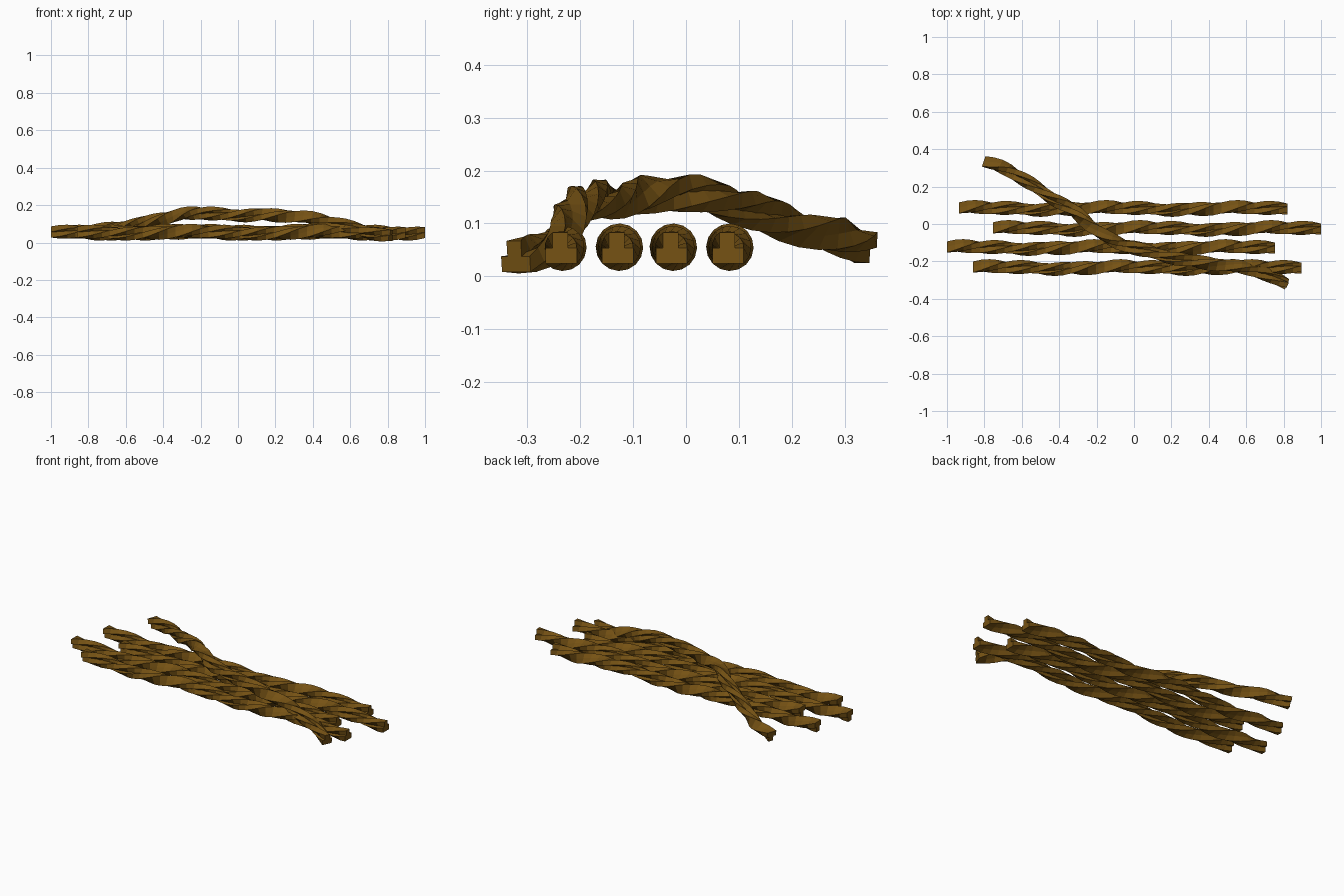
import bpy, bmesh, math
from mathutils import Vector

cube = bpy.data.objects.get("Cube")
if cube:
    bpy.data.objects.remove(cube, do_unlink=True)

fibre = bpy.data.materials.new("brown_fibre")
fibre.use_nodes = True
colour = (0.18, 0.085, 0.007, 1)
fibre.diffuse_color = colour
bsdf = fibre.node_tree.nodes["Principled BSDF"]
bsdf.inputs["Base Color"].default_value = colour
bsdf.inputs["Roughness"].default_value = 0.9

SEGMENTS = 40
TWIST = 5 * math.pi          # two and a half turns per rope
HALF = 0.0148                # half width of a square strand
STRANDS = [(-0.018, -0.016), (0.0115, -0.016), (-0.005, 0.0135)]
CORNERS = [(-1, -1), (1, -1), (1, 1), (-1, 1)]


def smooth_path(points, steps=24):
    """Catmull-Rom curve through the points, resampled at even lengths."""
    pts = [Vector(p) for p in points]
    pts = [2 * pts[0] - pts[1]] + pts + [2 * pts[-1] - pts[-2]]
    dense = []
    for a, b, c, d in zip(pts, pts[1:], pts[2:], pts[3:]):
        for i in range(steps):
            t = i / steps
            dense.append(0.5 * (2 * b + (c - a) * t + (2 * a - 5 * b + 4 * c - d) * t * t
                                + (3 * b - a - 3 * c + d) * t ** 3))
    dense.append(pts[-2])
    lengths = [0.0]
    for p, q in zip(dense, dense[1:]):
        lengths.append(lengths[-1] + (q - p).length)
    result, k = [], 0
    for i in range(SEGMENTS + 1):
        goal = lengths[-1] * i / SEGMENTS
        while k < len(dense) - 2 and lengths[k + 1] < goal:
            k += 1
        f = (goal - lengths[k]) / (lengths[k + 1] - lengths[k])
        result.append(dense[k].lerp(dense[k + 1], f))
    return result


def make_rope(name, path):
    """Three square strands twisted rigidly about the path."""
    bm = bmesh.new()
    last = len(path) - 1
    for sy, sz in STRANDS:
        rings = []
        for i, centre in enumerate(path):
            tangent = (path[min(i + 1, last)] - path[max(i - 1, 0)]).normalized()
            side = Vector((0, 0, 1)).cross(tangent).normalized()
            up = tangent.cross(side)
            angle = TWIST * (1 - i / last)
            c, s = math.cos(angle), math.sin(angle)
            ring = []
            for cy, cz in CORNERS:
                y, z = sy + cy * HALF, sz + cz * HALF
                ring.append(bm.verts.new(centre + side * (y * c - z * s) + up * (y * s + z * c)))
            rings.append(ring)
        for r0, r1 in zip(rings, rings[1:]):
            for j in range(4):
                k = (j + 1) % 4
                bm.faces.new((r0[j], r0[k], r1[k], r1[j]))
        bm.faces.new(rings[0])
        bm.faces.new(rings[-1])
    bmesh.ops.recalc_face_normals(bm, faces=bm.faces)
    mesh = bpy.data.meshes.new(name)
    bm.to_mesh(mesh)
    bm.free()
    mesh.materials.append(fibre)
    obj = bpy.data.objects.new(name, mesh)
    bpy.context.collection.objects.link(obj)
    return obj


# Four straight ropes lying side by side: y, left end x
LENGTH = 1.755
for number, (y, x) in enumerate([(-0.233, -0.86), (-0.126, -1.0),
                                 (-0.024, -0.755), (0.083, -0.935)], 1):
    straight = [Vector((x + LENGTH * i / SEGMENTS, y, 0.055)) for i in range(SEGMENTS + 1)]
    make_rope(f"straight_rope_{number}", straight)

# One loose rope draped diagonally over the others
make_rope("draped_rope", smooth_path([
    (-0.80, 0.33, 0.053), (-0.67, 0.28, 0.077), (-0.48, 0.17, 0.115),
    (-0.32, 0.075, 0.14), (-0.21, -0.03, 0.153), (-0.08, -0.11, 0.15),
    (0.14, -0.16, 0.152), (0.35, -0.20, 0.13), (0.56, -0.235, 0.09),
    (0.70, -0.27, 0.06), (0.82, -0.32, 0.039)]))
